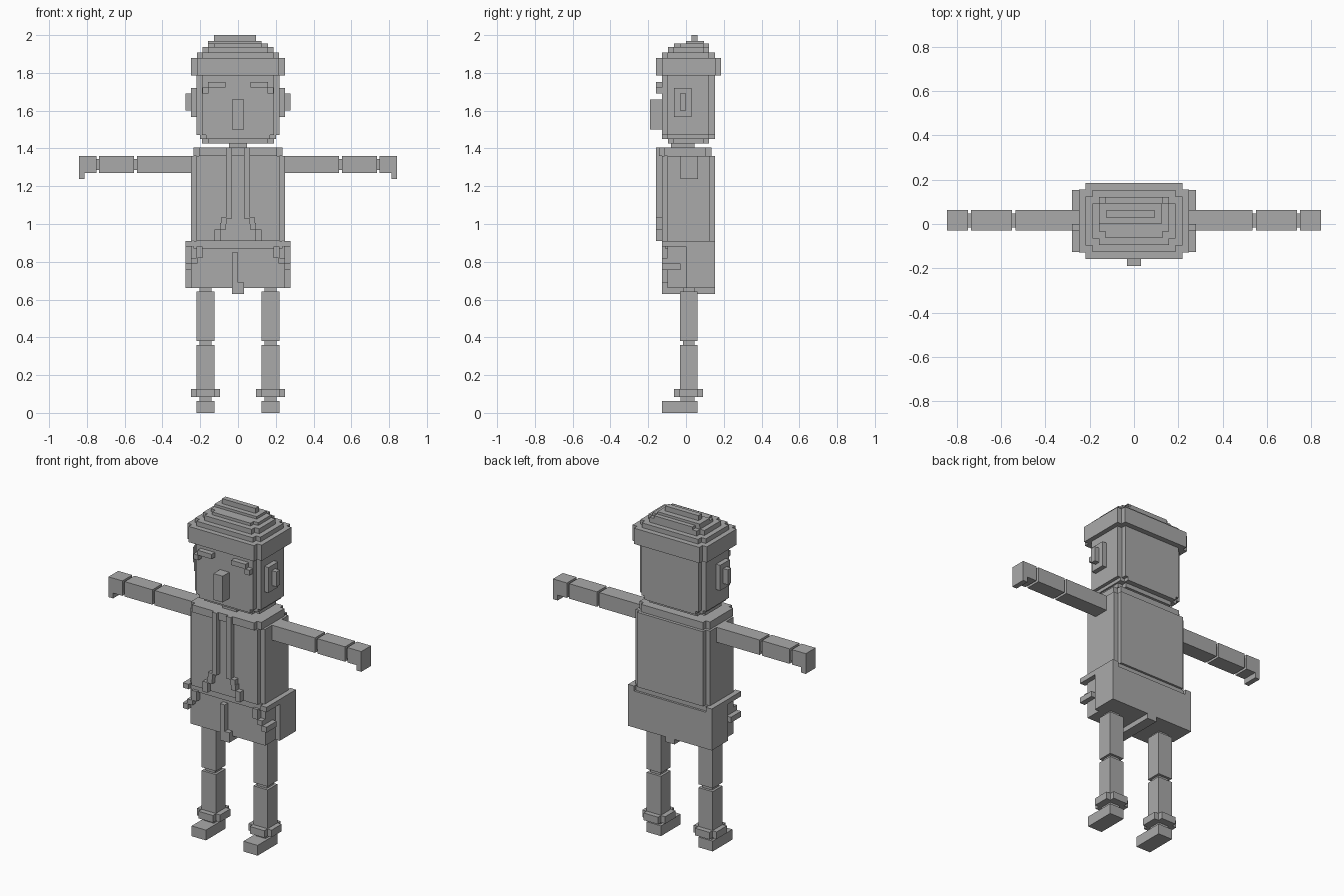
import bpy, bmesh

grey = bpy.data.materials.new("plain grey")
grey.diffuse_color = (0.4, 0.4, 0.4, 1)


def add_prism(bm, x0, x1, y0, y1, z0, z1, n=0.0):
    """Box, with square notches of size n cut from its upright edges."""
    if n:
        pts = [(x0 + n, y0), (x1 - n, y0), (x1 - n, y0 + n), (x1, y0 + n),
               (x1, y1 - n), (x1 - n, y1 - n), (x1 - n, y1), (x0 + n, y1),
               (x0 + n, y1 - n), (x0, y1 - n), (x0, y0 + n), (x0 + n, y0 + n)]
    else:
        pts = [(x0, y0), (x1, y0), (x1, y1), (x0, y1)]
    low = [bm.verts.new((x, y, z0)) for x, y in pts]
    top = [bm.verts.new((x, y, z1)) for x, y in pts]
    bm.faces.new(low[::-1])
    bm.faces.new(top)
    for i in range(len(pts)):
        j = (i + 1) % len(pts)
        bm.faces.new((low[i], low[j], top[j], top[i]))


def part(name, *boxes):
    bm = bmesh.new()
    for b in boxes:
        add_prism(bm, *b)
    mesh = bpy.data.meshes.new(name)
    bm.to_mesh(mesh)
    bm.free()
    mesh.materials.append(grey)
    ob = bpy.data.objects.new(name, mesh)
    bpy.context.collection.objects.link(ob)


def pair(name, *boxes):
    """The same part on the right (+x) and mirrored to the left."""
    part(name + "_right", *boxes)
    part(name + "_left", *[(-b[1], -b[0], *b[2:]) for b in boxes])


# Head and neck
part("head", (-.22, .22, -.127, .153, 1.47, 1.79, .03),
     (-.20, .20, -.127, .153, 1.45, 1.47, .03),
     (-.19, .19, -.095, .122, 1.425, 1.45, .03))
part("neck", (-.047, .047, -.08, .045, 1.39, 1.43))

# Stepped cap
part("cap", (-.248, .248, -.158, .185, 1.785, 1.88, .03),
     (-.218, .218, -.127, .153, 1.88, 1.908, .03),
     (-.187, .187, -.095, .122, 1.908, 1.938, .03),
     (-.158, .158, -.063, .122, 1.938, 1.955, .03),
     (-.158, .125, 0, .095, 1.955, 1.97),
     (-.127, .095, .03, .062, 1.97, 2.0))

# Face details
part("nose", (-.031, .031, -.19, -.127, 1.5, 1.658))
pair("eyebrow", (.065, .16, -.158, -.127, 1.723, 1.752),
     (.155, .187, -.158, -.127, 1.692, 1.723))
pair("ear", (.22, .248, -.063, .028, 1.567, 1.72),
     (.248, .279, -.032, 0, 1.6, 1.69))

# Torso with shoulder plate
part("torso", (-.248, .248, -.127, .153, .91, 1.36, .028),
     (-.235, .235, -.11, .14, .87, .91))
part("shoulder_plate", (-.235, .235, -.142, .135, 1.36, 1.405, .028))

# Hood cords stepping outwards at the ends
pair("cord", (.032, .063, -.158, -.127, 1.03, 1.405),
     (.06, .09, -.158, -.127, 1.0, 1.035),
     (.063, .095, -.158, -.127, .97, 1.005),
     (.093, .125, -.158, -.127, .91, .972))

# Arms
pair("arm", (.24, .535, -.03, .063, 1.27, 1.36),
     (.535, .55, -.015, .048, 1.285, 1.345),
     (.55, .735, -.03, .063, 1.27, 1.36),
     (.735, .75, -.015, .048, 1.285, 1.345))
pair("hand", (.75, .843, -.03, .063, 1.27, 1.36),
     (.812, .843, -.03, .063, 1.238, 1.27))

# Hips with belt, pockets, fly and crotch seam
part("hips", (-.25, .25, -.097, .153, .66, .88))
pair("hip_side", (.25, .279, 0, .153, .66, .88))
pair("belt_side", (.24, .279, -.127, .153, .88, .91))
pair("pocket", (.187, .22, -.127, -.097, .82, .88),
     (.215, .25, -.127, -.097, .79, .82),
     (.245, .279, -.127, -.03, .757, .79))
part("fly", (-.031, 0, -.127, -.097, .69, .85),
     (-.031, .031, -.127, -.097, .63, .69))
part("crotch_seam", (-.031, .031, -.097, .153, .63, .66))

# Legs
pair("leg", (.125, .22, -.032, .06, .38, .642),
     (.14, .205, -.017, .045, .642, .66),
     (.14, .205, -.017, .045, .36, .38),
     (.125, .22, -.032, .06, .125, .36))
pair("ankle_cuff", (.095, .248, -.063, .09, .083, .126, .028),
     (.14, .205, -.03, .045, .06, .083))
pair("foot", (.125, .22, -.127, .06, 0, .062))
